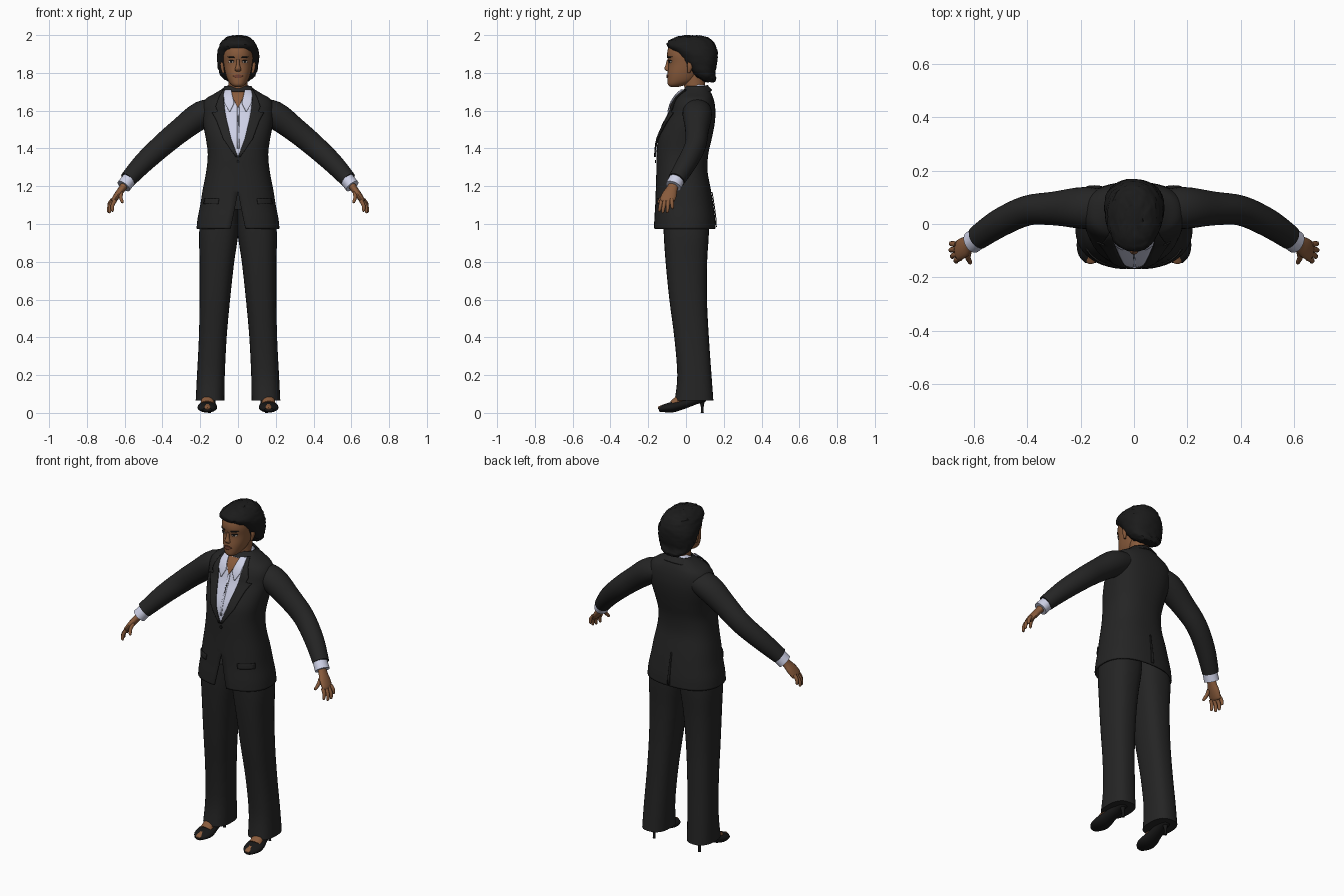
import bpy, bmesh, math, random
from mathutils import Vector

random.seed(4)
if "Cube" in bpy.data.objects:
    bpy.data.objects.remove(bpy.data.objects["Cube"])


def material(name, *rgb):
    m = bpy.data.materials.new(name)
    m.use_nodes = True
    m.diffuse_color = (*rgb, 1)
    m.node_tree.nodes["Principled BSDF"].inputs["Base Color"].default_value = (*rgb, 1)
    return m


SUIT = material("charcoal suit", .018, .018, .018)
SHIRT = material("pale lavender shirt", .62, .64, .8)
SKIN = material("brown skin", .25, .105, .045)
HAIR = material("black hair", .011, .011, .011)
SHOE = material("black leather", .009, .009, .009)
LIPS = material("dark lips", .16, .05, .03)
EYE = material("eye white", .5, .45, .4)


def finish(name, bm, mat, mirror=False, thick=0.0, offset=-1):
    bmesh.ops.remove_doubles(bm, verts=bm.verts, dist=1e-5)
    bmesh.ops.recalc_face_normals(bm, faces=bm.faces)
    me = bpy.data.meshes.new(name)
    bm.to_mesh(me)
    bm.free()
    me.materials.append(mat)
    for p in me.polygons:
        p.use_smooth = True
    me.set_sharp_from_angle(angle=math.radians(45))
    ob = bpy.data.objects.new(name, me)
    bpy.context.collection.objects.link(ob)
    if thick:
        mod = ob.modifiers.new("thickness", 'SOLIDIFY')
        mod.thickness, mod.offset = thick, offset
    if mirror:
        mod = ob.modifiers.new("mirror", 'MIRROR')
        mod.use_mirror_merge = False
    return ob


def smooth(rows, steps=4):
    """Catmull-Rom curve through rows of (x, y, z, depth, width, gap)."""
    rows = [tuple(r) + (0,) * (6 - len(r)) for r in rows]
    out = []
    for i in range(len(rows) - 1):
        a, b, c, d = rows[max(i - 1, 0)], rows[i], rows[i + 1], rows[min(i + 2, len(rows) - 1)]
        for k in range(steps):
            t = k / steps
            out.append(tuple(q + t / 2 * (r - p + t * (2*p - 5*q + 4*r - s + t * (3*(q - r) + s - p)))
                             for p, q, r, s in zip(a, b, c, d)))
    return out + [rows[-1]]


def power(v, p):
    return math.copysign(abs(v) ** (2 / p), v)


def loft(name, rows, mat, flat=False, p=2.0, n=28, cap=True, ref=(0, 1, 0), jitter=0.0, **kw):
    """Skin oval rings along a path; a gap leaves the front of a ring open."""
    bm, rings = bmesh.new(), []
    for i, (x, y, z, a, b, gap) in enumerate(rows):
        t = Vector(rows[min(i + 1, len(rows) - 1)][:3]) - Vector(rows[max(i - 1, 0)][:3])
        t = Vector((0, 0, 1)) if flat else t.normalized()
        s = Vector(ref)
        s = (s - t * s.dot(t)).normalized()
        u = t.cross(s)
        start = math.asin(min(1, max(gap, 0) / b) ** (p / 2))
        ring = []
        for k in range(n + 1):
            w = start + (2 * math.pi - 2 * start) * k / n
            co = Vector((x, y, z)) - s * a * power(math.cos(w), p) + u * b * power(math.sin(w), p)
            ring.append(bm.verts.new(co))
        rings.append(ring)
    for lo, hi in zip(rings, rings[1:]):
        for k in range(n):
            bm.faces.new((lo[k], lo[k + 1], hi[k + 1], hi[k]))
    bmesh.ops.remove_doubles(bm, verts=bm.verts, dist=1e-5)
    if cap:
        bmesh.ops.holes_fill(bm, edges=[e for e in bm.edges if e.is_boundary], sides=0)
    for v in bm.verts:
        v.co += Vector(random.uniform(-jitter, jitter) for _ in range(3))
    return finish(name, bm, mat, **kw)


def span(z, front, back, inner, outer, gap=0):
    return ((inner + outer) / 2, (front + back) / 2, z, (back - front) / 2, (outer - inner) / 2, gap)


def body(*table):
    return smooth([span(z, f, b, -w, w, *g) for z, f, b, w, *g in table])


def surface_y(rows, x, z, p, side):
    for lo, hi in zip(rows, rows[1:]):
        if z <= hi[2]:
            break
    t = min(1, max(0, (z - lo[2]) / (hi[2] - lo[2])))
    y, a, b = (lo[i] + t * (hi[i] - lo[i]) for i in (1, 3, 4))
    return y + side * a * max(0, 1 - min(1, abs(x) / b) ** p) ** (1 / p)


def patch(name, host, table, mat, lift, mirror=False, side=-1, cols=6, sub=4):
    """Thin plate laid on a lofted surface; table rows are (z, x from, x to)."""
    rows, p = host
    bm, grid = bmesh.new(), []
    for lo, hi in zip(table, table[1:]):
        for k in range(sub + 1):
            z, x0, x1 = (q + (r - q) * k / sub for q, r in zip(lo, hi))
            xs = [x0 + (x1 - x0) * c / cols for c in range(cols + 1)]
            grid.append([bm.verts.new((x, surface_y(rows, x, z, p, side) + side * lift, z)) for x in xs])
    for lo, hi in zip(grid, grid[1:]):
        for c in range(cols):
            bm.faces.new((lo[c], lo[c + 1], hi[c + 1], hi[c]))
    bmesh.ops.dissolve_degenerate(bm, edges=bm.edges, dist=1e-5)
    return finish(name, bm, mat, mirror=mirror, thick=.005, offset=0)


# Jacket: one shell, split below the button
torso = body((.975, -.17, .157, .22, .04), (1.03, -.168, .154, .214, .028), (1.1, -.163, .145, .2, .014),
             (1.18, -.16, .132, .187, 0), (1.28, -.157, .114, .168), (1.37, -.156, .118, .16),
             (1.45, -.147, .136, .17), (1.52, -.118, .15, .183), (1.58, -.088, .156, .19),
             (1.63, -.072, .153, .188), (1.665, -.055, .145, .168), (1.69, -.035, .135, .125),
             (1.715, -.01, .12, .085), (1.73, 0, .11, .07))
loft("jacket", torso, SUIT, flat=True, p=2.4, n=48, cap=False, thick=.008)
coat = (torso, 2.4)
patch("lapels", coat, [(1.355, 0, .012), (1.45, .036, .078), (1.55, .06, .115), (1.59, .068, .138),
                       (1.595, .069, .108), (1.62, .072, .118), (1.66, .076, .105), (1.71, .066, .08)],
      SUIT, .01, mirror=True)
patch("pocket_flaps", coat, [(1.105, .105, .18), (1.135, .1, .178)], SUIT, .005, mirror=True)
patch("back_vent", coat, [(.985, -.004, .012), (1.17, -.003, .003)], SUIT, .004, side=1)
patch("jacket_button", coat, [(1.322, -.005, .005), (1.33, -.009, .009), (1.338, -.005, .005)], SHOE, .005)
loft("jacket_collar", smooth([(0, .052, 1.672, .094, .1, .07), (0, .038, 1.705, .082, .086, .066)]),
     SUIT, cap=False, thick=.008)

# Sleeves, cuffs
loft("sleeves", smooth([(.09, .055, 1.61, .07, .055), (.19, .06, 1.58, .078, .072), (.3, .058, 1.5, .063, .065),
                        (.4, .05, 1.417, .056, .06), (.5, .005, 1.325, .053, .054),
                        (.583, -.05, 1.235, .046, .044)]), SUIT, mirror=True)
loft("shirt_cuffs", smooth([(.57, -.045, 1.245, .041, .038), (.605, -.067, 1.2, .043, .039)]), SHIRT, mirror=True)

# Hands
loft("palms", smooth([(.595, -.062, 1.215, .026, .022), (.615, -.075, 1.185, .03, .019),
                      (.637, -.088, 1.155, .039, .018), (.658, -.1, 1.125, .038, .014),
                      (.664, -.103, 1.115, .028, .008)]), SKIN, mirror=True, n=16)
fingers = {"index": ((.65, -.128, 1.125), (.667, -.142, 1.066)),
           "middle": ((.659, -.112, 1.122), (.682, -.124, 1.058)),
           "ring": ((.664, -.094, 1.122), (.688, -.099, 1.06)),
           "little": ((.664, -.076, 1.13), (.686, -.072, 1.08)),
           "thumb": ((.618, -.105, 1.165), (.612, -.148, 1.112))}
for label, ends in fingers.items():
    root, tip = map(Vector, ends)
    bend = root.lerp(tip, .5) + Vector((.006, 0, .003))
    loft(label + "_fingers", smooth([(*root, .011, .011), (*bend, .01, .01), (*root.lerp(tip, .9), .008, .008),
                                     (*tip, .003, .003)], 3), SKIN, mirror=True, n=10)

# Shirt front, collar and neck
patch("shirt_front", coat, [(1.355, 0, 0), (1.45, -.04, .04), (1.55, -.065, .065), (1.64, -.078, .078),
                            (1.7, -.062, .062)], SHIRT, .005, cols=10)
patch("shirt_placket", coat, [(1.4, -.004, .007), (1.62, -.004, .007)], SHIRT, .008)
patch("placket_opening", coat, [(1.52, -.001, .002), (1.58, -.002, .003)], SHOE, .009)
patch("open_neck", coat, [(1.615, 0, 0), (1.66, -.024, .024), (1.7, -.036, .036)], SKIN, .009)
patch("collar_points", coat, [(1.595, .042, .046), (1.64, .02, .072), (1.68, .03, .076), (1.71, .036, .07)],
      SHIRT, .015, mirror=True)
loft("shirt_collar", smooth([(0, .04, 1.68, .084, .077, .032), (0, .022, 1.718, .073, .064, .038)]),
     SHIRT, cap=False, thick=.005)
loft("neck", smooth([(0, .06, 1.62, .055, .06), (0, .048, 1.7, .054, .052), (0, .04, 1.82, .06, .052)]),
     SKIN, flat=True)

# Head and face
skull = body((1.726, -.082, -.04, .018), (1.737, -.095, .0, .036), (1.76, -.098, .05, .053),
             (1.8, -.097, .08, .067), (1.85, -.092, .11, .076), (1.9, -.1, .13, .08),
             (1.95, -.085, .13, .07), (1.985, -.03, .09, .04))
loft("head", skull, SKIN, flat=True, p=2.2, n=36)
face = (skull, 2.2)
loft("nose", smooth([(0, -.092, 1.872, .008, .007), (0, -.097, 1.845, .01, .009), (0, -.1, 1.825, .014, .015),
                     (0, -.098, 1.813, .01, .016), (0, -.094, 1.807, .004, .008)]), SKIN, flat=True, n=16)
patch("lips", face, [(1.772, -.008, .008), (1.777, -.018, .018), (1.784, -.027, .027), (1.792, -.009, .009)],
      LIPS, .004)
patch("eyes", face, [(1.853, .03, .042), (1.858, .022, .05), (1.864, .029, .044)], EYE, .002, mirror=True)
patch("irises", face, [(1.853, .034, .039), (1.858, .031, .042), (1.864, .033, .04)], HAIR, .004, mirror=True)
patch("upper_lids", face, [(1.863, .022, .052), (1.867, .028, .046)], HAIR, .003, mirror=True)
patch("eyebrows", face, [(1.88, .018, .045), (1.886, .022, .058)], HAIR, .002, mirror=True)
loft("ears", smooth([(.077, .015, 1.8, .006, .006), (.083, .02, 1.825, .013, .009), (.084, .024, 1.85, .017, .01),
                     (.08, .024, 1.87, .008, .006)]), SKIN, flat=True, mirror=True, n=14)
hair = body((1.752, .1, .152, .045), (1.77, .06, .16, .078), (1.8, .028, .154, .098), (1.85, -.015, .165, .109),
            (1.9, -.055, .168, .111), (1.94, -.1, .158, .101), (1.968, -.092, .142, .084),
            (1.988, -.055, .115, .06), (1.997, -.01, .07, .032))
loft("hair", hair, HAIR, flat=True, p=2.2, n=36, jitter=.003)

# Trousers
loft("trouser_legs", smooth([span(.065, -.06, .145, .072, .224), span(.2, -.046, .135, .07, .217),
                             span(.4, -.062, .121, .06, .207), span(.6, -.088, .111, .042, .203),
                             span(.8, -.108, .112, .02, .203), span(.95, -.118, .121, -.002, .206),
                             span(1.08, -.12, .12, -.008, .19)]), SUIT, flat=True, p=2.5, mirror=True)

# Feet and heeled shoes
loft("feet", smooth([(.162, -.07, .045, .036, .022), (.16, -.035, .07, .034, .025),
                     (.155, .02, .1, .034, .035), (.15, .06, .12, .03, .03)]), SKIN, ref=(1, 0, 0), mirror=True, n=18)
loft("toes", smooth([(.162, -.148, .024, .007, .004), (.162, -.142, .026, .016, .009),
                     (.162, -.11, .034, .022, .014)]), SKIN, ref=(1, 0, 0), mirror=True, n=14)
loft("shoes", smooth([(.163, -.144, .017, .022, .011), (.163, -.115, .024, .045, .021), (.162, -.07, .031, .052, .028),
                      (.158, -.01, .048, .04, .026), (.152, .05, .072, .034, .027),
                      (.15, .095, .084, .03, .026), (.15, .108, .086, .016, .015)]),
     SHOE, ref=(1, 0, 0), mirror=True, n=24)
loft("shoe_heels", smooth([(.15, .086, 0, .008, .008), (.15, .086, .035, .008, .008), (.15, .083, .075, .02, .02)]),
     SHOE, flat=True, mirror=True, n=12)
